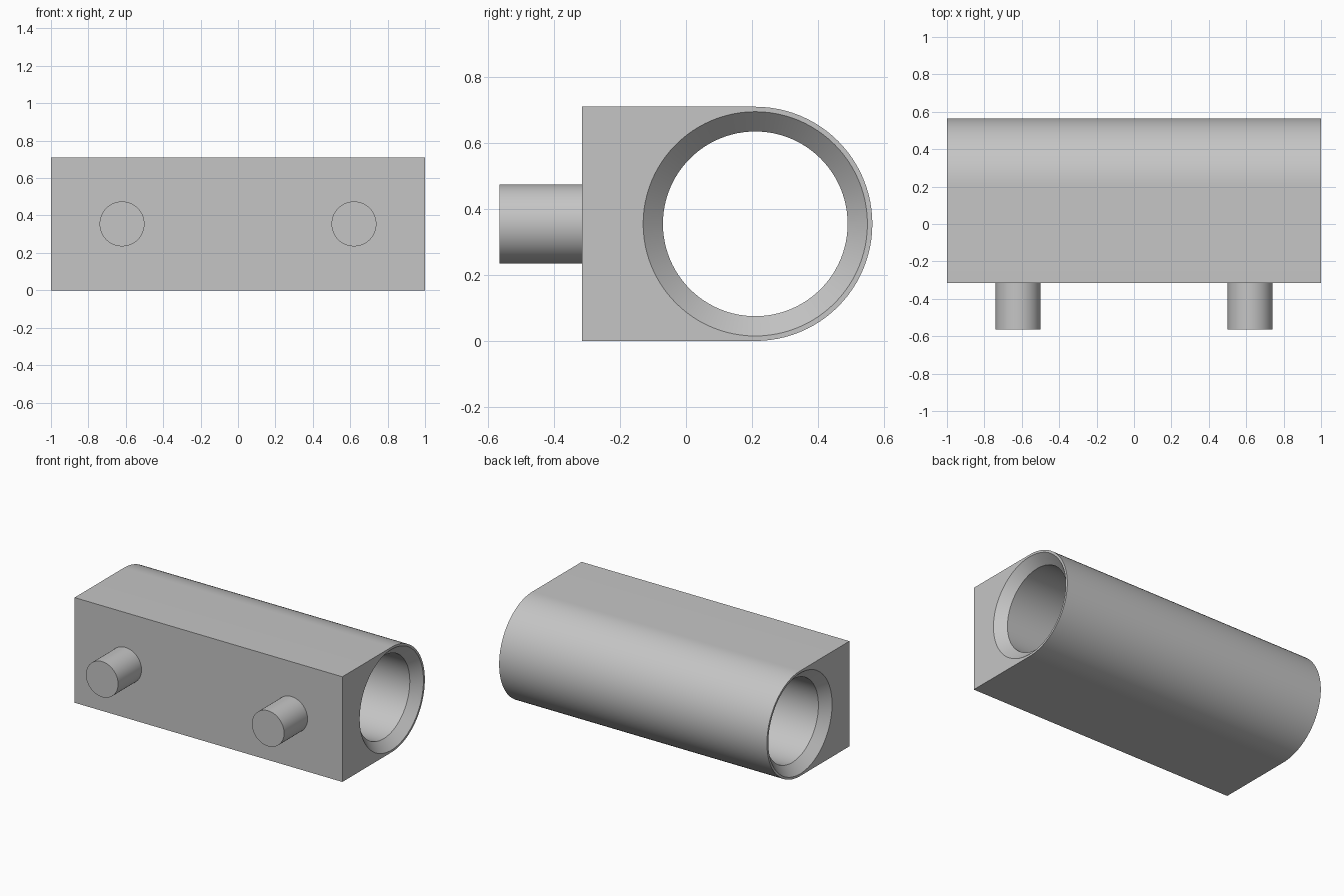
import bpy, bmesh
from math import sin, cos, pi, radians
from mathutils import Matrix

HALF = 1.0                      # half length along x
R_BODY, R_RIM, R_BORE = 0.355, 0.34, 0.28
CY, CZ = 0.21, 0.355            # bore axis
FRONT, PEG_END = -0.315, -0.565
BEVEL = 0.06
SEG = 96

if "Cube" in bpy.data.objects:
    bpy.data.objects.remove(bpy.data.objects["Cube"], do_unlink=True)

grey = bpy.data.materials.new("light grey")
grey.use_nodes = True
colour = (0.56, 0.56, 0.56, 1)
grey.diffuse_color = colour
grey.node_tree.nodes["Principled BSDF"].inputs["Base Color"].default_value = colour


def finish(name, bm):
    bmesh.ops.recalc_face_normals(bm, faces=bm.faces)
    mesh = bpy.data.meshes.new(name)
    bm.to_mesh(mesh)
    bm.free()
    mesh.materials.append(grey)
    obj = bpy.data.objects.new(name, mesh)
    bpy.context.collection.objects.link(obj)
    bpy.ops.object.select_all(action="DESELECT")
    obj.select_set(True)
    bpy.context.view_layer.objects.active = obj
    bpy.ops.object.shade_smooth_by_angle(angle=radians(30))
    return obj


def arc(radius, start, end, steps):
    angles = [start + (end - start) * i / steps for i in range(steps + 1)]
    return [(CY + radius * cos(a), CZ + radius * sin(a)) for a in angles]


def ring(bm, x, points):
    verts = [bm.verts.new((x, y, z)) for y, z in points]
    edges = [bm.edges.new((v, verts[i - 1])) for i, v in enumerate(verts)]
    return verts, edges


def skin(bm, a, b):
    for i in range(len(a)):
        bm.faces.new((a[i - 1], a[i], b[i], b[i - 1]))


# Housing: square front, round back, bored through with a bevelled mouth at each end
bm = bmesh.new()
outline = arc(R_BODY, -pi / 2, pi / 2, SEG // 2) + [(FRONT, CZ + R_BODY), (FRONT, CZ - R_BODY)]
rim = arc(R_RIM, 0, 2 * pi, SEG)[:-1]
bore = arc(R_BORE, 0, 2 * pi, SEG)[:-1]
outers, bores = [], []
for side in (-1, 1):
    outer, outer_edges = ring(bm, side * HALF, outline)
    mouth, mouth_edges = ring(bm, side * HALF, rim)
    inner, _ = ring(bm, side * (HALF - BEVEL), bore)
    bmesh.ops.triangle_fill(bm, edges=outer_edges + mouth_edges, use_beauty=True)
    skin(bm, mouth, inner)
    outers.append(outer)
    bores.append(inner)
skin(bm, *outers)
skin(bm, *bores)
finish("housing", bm)

# Mounting pegs on the front
for name, x in (("right_peg", -0.62), ("left_peg", 0.62)):
    bm = bmesh.new()
    place = Matrix.Translation((x, (FRONT + PEG_END) / 2, CZ)) @ Matrix.Rotation(pi / 2, 4, "X")
    bmesh.ops.create_cone(bm, cap_ends=True, segments=64, radius1=0.12, radius2=0.12,
                          depth=FRONT - PEG_END, matrix=place)
    finish(name, bm)
